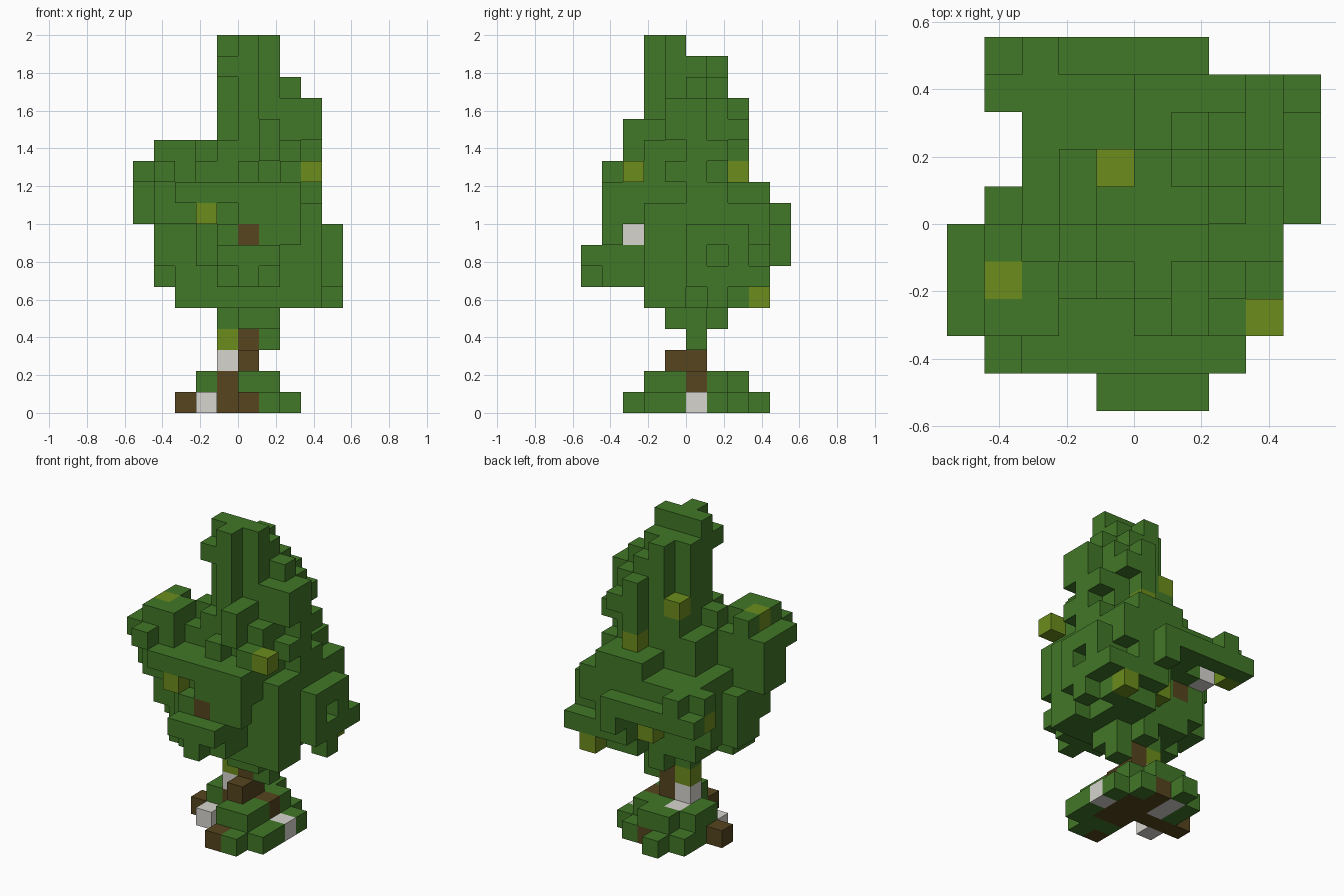
import bpy
import bmesh
from mathutils import Vector

cube = bpy.data.objects.get("Cube")
if cube:
    bpy.data.objects.remove(cube, do_unlink=True)

UNIT = 1 / 9   # edge of one block


def make_material(name, rgb):
    mat = bpy.data.materials.new(name)
    mat.use_nodes = True
    colour = (*rgb, 1)
    mat.diffuse_color = colour
    mat.node_tree.nodes["Principled BSDF"].inputs["Base Color"].default_value = colour
    return mat


PALETTE = ["leaf green", "lime", "bark brown", "pale stone"]
GREEN, LIME, BROWN, STONE = range(len(PALETTE))
MATERIALS = [
    make_material(PALETTE[GREEN], (.053, .185, .021)),
    make_material(PALETTE[LIME], (.15, .265, .012)),
    make_material(PALETTE[BROWN], (.092, .058, .013)),
    make_material(PALETTE[STONE], (.68, .66, .62)),
]

blocks = {}   # grid cell -> (part, colour)


def fill(part, xs, ys, zs, colour=GREEN):
    """Fill a box of blocks, each range given as (start, end)."""
    for x in range(*xs):
        for y in range(*ys):
            for z in range(*zs):
                blocks[x, y, z] = (part, colour)


def dot(part, x, y, z, colour=GREEN):
    blocks[x, y, z] = (part, colour)


# Mossy base, lower step
base = "mossy_base"
fill(base, (0, 3), (-2, 2), (0, 1))
fill(base, (-2, 2), (2, 3), (0, 1))
fill(base, (0, 2), (-3, -2), (0, 1))
dot(base, -2, 1, 0)
dot(base, -1, 3, 0)
fill(base, (0, 2), (-1, 2), (0, 1), BROWN)
for x, y in ((-3, 0), (-2, 0), (-1, 0), (0, -3), (0, 2)):
    dot(base, x, y, 0, BROWN)
for x, y in ((-2, -1), (2, 0), (-1, 1), (-1, 2)):
    dot(base, x, y, 0, STONE)

# Mossy base, upper step
fill(base, (0, 2), (-2, 2), (1, 2))
fill(base, (-1, 1), (2, 3), (1, 2))
fill(base, (-2, -1), (0, 2), (1, 2))
dot(base, 1, 0, 1, BROWN)
dot(base, -1, 0, 1, BROWN)
dot(base, -1, 1, 1, STONE)

# Trunk
trunk = "trunk"
fill(trunk, (0, 1), (-1, 1), (2, 3), BROWN)
dot(trunk, -1, 0, 2, STONE)
dot(trunk, -1, 0, 3, LIME)
dot(trunk, 0, 0, 3, BROWN)
dot(trunk, 1, 0, 3)

# Lower foliage: core
low = "lower_foliage"
fill(low, (-1, 2), (0, 1), (4, 5))
fill(low, (0, 2), (-1, 0), (4, 5))
dot(low, 0, 1, 4)
fill(low, (-2, 3), (-2, 2), (5, 9))
fill(low, (-3, 4), (-2, 2), (6, 9))
fill(low, (-4, 4), (-1, 1), (6, 9))
fill(low, (-3, -2), (-2, 0), (5, 6))
fill(low, (-4, -3), (-2, -1), (7, 9))

# Lower foliage: left side bulge with a hollow
fill(low, (3, 4), (-2, 0), (5, 9))
fill(low, (4, 5), (0, 3), (6, 9))
del blocks[4, 1, 7]
dot(low, 4, 3, 6)
dot(low, 4, 1, 5)

# Lower foliage: front clump
fill(low, (-1, 2), (-4, -2), (6, 9))
fill(low, (-2, -1), (-3, -2), (7, 9))
fill(low, (-1, 2), (-5, -4), (7, 8))
dot(low, 0, -5, 6)
dot(low, 2, -4, 8)
dot(low, 0, -4, 8, BROWN)
dot(low, 1, -3, 8, STONE)

# Lower foliage: back ledges over a recess
fill(low, (0, 4), (2, 3), (6, 9))
fill(low, (-2, 0), (2, 3), (8, 9))
dot(low, 0, 2, 6, LIME)
dot(low, -2, 1, 7, BROWN)
dot(low, -3, 2, 8, STONE)
fill(low, (1, 3), (2, 3), (5, 6))
dot(low, 3, 2, 5)
dot(low, 3, 3, 5, LIME)
fill(low, (1, 4), (3, 4), (6, 7))
fill(low, (1, 3), (3, 4), (7, 8))
dot(low, 1, 4, 7)
fill(low, (-1, 4), (3, 4), (8, 9))
fill(low, (-2, 2), (4, 5), (8, 9))

# Back right branch
branch = "back_branch"
fill(branch, (-4, -2), (4, 5), (8, 9))
fill(branch, (-4, -1), (3, 4), (9, 10))
dot(branch, -3, 4, 9)
dot(branch, -4, 3, 8, LIME)

# Middle foliage
mid = "middle_foliage"
fill(mid, (-4, 3), (-3, 0), (9, 11))
fill(mid, (-3, 4), (0, 3), (9, 10))
fill(mid, (-1, 4), (3, 4), (9, 10))
fill(mid, (3, 4), (-2, 0), (9, 10))
fill(mid, (-2, 4), (0, 2), (10, 11))
fill(mid, (0, 3), (2, 4), (10, 11))
fill(mid, (0, 3), (-4, -3), (9, 11))
fill(mid, (-3, 0), (-4, -3), (10, 11))
dot(mid, -2, -4, 9, LIME)
fill(mid, (-2, 3), (-2, 2), (11, 12))
fill(mid, (3, 4), (-1, 1), (11, 12))
dot(mid, 0, -3, 11)
dot(mid, 2, -3, 11)
dot(mid, 1, 2, 11, LIME)
dot(mid, 3, -3, 11, LIME)
fill(mid, (-1, 3), (-2, 2), (12, 13))
fill(mid, (3, 4), (0, 2), (12, 13))
dot(mid, 1, 2, 12)
dot(mid, 1, -3, 12)

# Right side branch
side = "right_branch"
fill(side, (-5, -3), (-2, 0), (9, 12))
fill(side, (-5, -2), (-3, 0), (11, 12))
dot(side, -4, -4, 11)
fill(side, (-4, -2), (-3, -1), (12, 13))
dot(side, -4, -1, 12)
dot(side, -2, -1, 12)
dot(side, -4, -2, 12, LIME)

# Crown
crown = "crown"
fill(crown, (-1, 2), (-1, 1), (13, 17))
fill(crown, (2, 3), (-1, 2), (13, 15))
fill(crown, (-1, 2), (1, 2), (13, 14))
fill(crown, (0, 2), (1, 2), (14, 16))
fill(crown, (0, 1), (-2, -1), (13, 18))
fill(crown, (-1, 2), (-1, 0), (17, 18))
fill(crown, (3, 4), (-1, 1), (13, 15))
fill(crown, (1, 3), (2, 3), (13, 14))
fill(crown, (1, 2), (-3, -1), (13, 14))
dot(crown, 1, 2, 14)
dot(crown, 2, 0, 15)
dot(crown, -1, -2, 16)
dot(crown, 0, 1, 16)
dot(crown, -1, 1, 13, LIME)


def build(part):
    """Make one mesh from the exposed sides of a part's blocks."""
    bm = bmesh.new()
    for cell, (owner, colour) in blocks.items():
        if owner != part:
            continue
        centre = Vector(cell) + Vector((.5, .5, .5))
        for axis in range(3):
            for sign in (-1, 1):
                normal = Vector((0, 0, 0))
                normal[axis] = sign
                if tuple(int(v) for v in Vector(cell) + normal) in blocks:
                    continue
                u = Vector((0, 0, 0))
                u[(axis + 1) % 3] = .5
                v = normal.cross(u)
                middle = centre + normal / 2
                corners = [middle - u - v, middle + u - v, middle + u + v, middle - u + v]
                face = bm.faces.new([bm.verts.new(c * UNIT) for c in corners])
                face.material_index = colour
    bmesh.ops.remove_doubles(bm, verts=bm.verts, dist=UNIT / 100)
    mesh = bpy.data.meshes.new(part)
    bm.to_mesh(mesh)
    bm.free()
    for mat in MATERIALS:
        mesh.materials.append(mat)
    bpy.context.collection.objects.link(bpy.data.objects.new(part, mesh))


for part in (base, trunk, low, branch, mid, side, crown):
    build(part)
